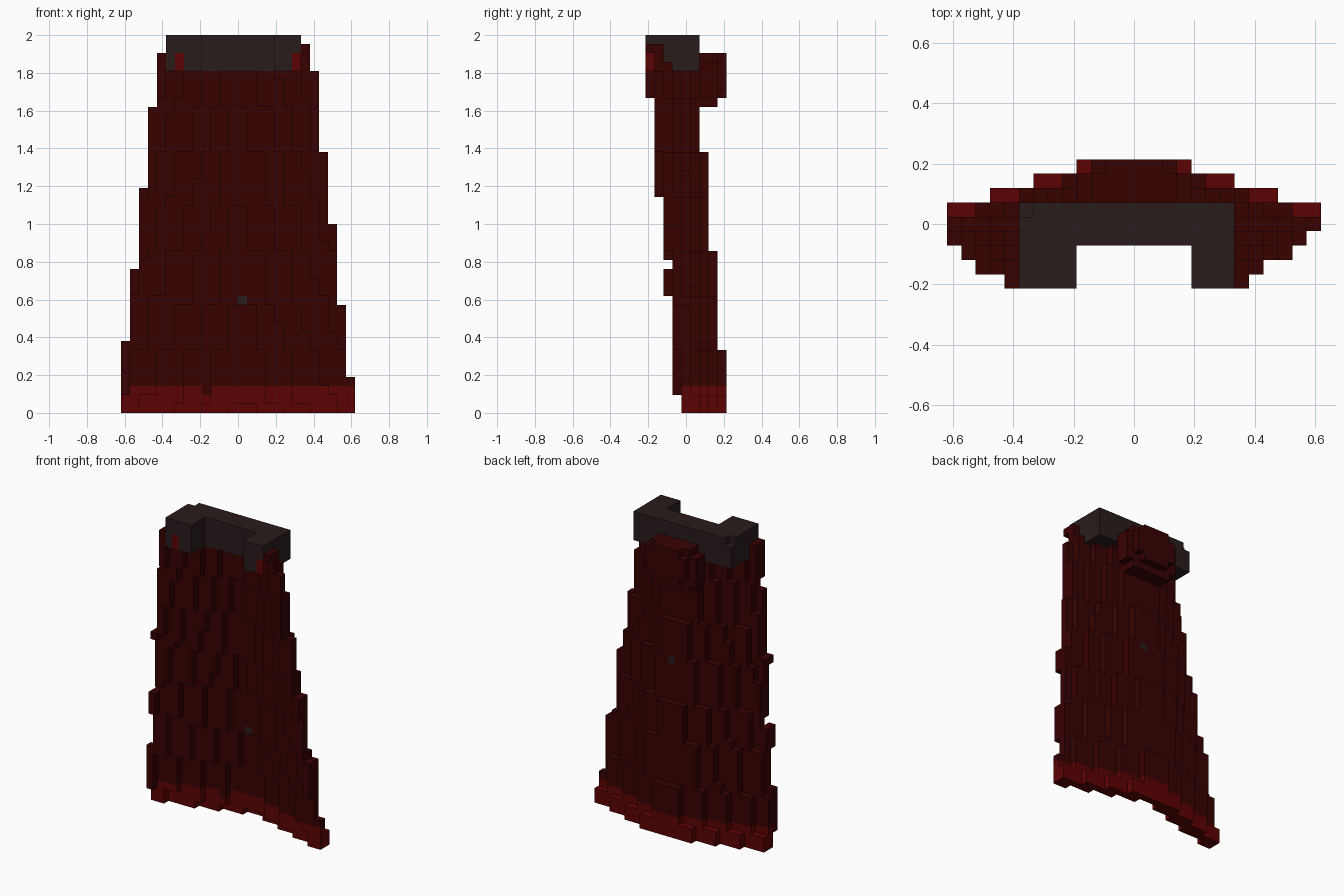
import bpy
import bmesh
from math import floor
from mathutils import Vector

V = 2 / 42  # edge of one cube cell

cube = bpy.data.objects.get("Cube")
if cube:
    bpy.data.objects.remove(cube, do_unlink=True)


def material(name, rgb):
    m = bpy.data.materials.new(name)
    m.use_nodes = True
    m.diffuse_color = (*rgb, 1)
    m.node_tree.nodes["Principled BSDF"].inputs["Base Color"].default_value = (*rgb, 1)
    return m


MATS = [material("dark red cloth", (0.04, 0.0004, 0.0004)),
        material("bright red hem", (0.107, 0.0006, 0.001)),
        material("charcoal collar", (0.0225, 0.0118, 0.0115))]
CLOTH, HEM, CHARCOAL = range(3)


def block(i0, i1, j0, j1, k0, k1):
    """All cells of a box, both ends included."""
    return {(i, j, k) for i in range(i0, i1 + 1)
            for j in range(j0, j1 + 1) for k in range(k0, k1 + 1)}


# Collar: a back bar with two arms reaching forward
collar_cells = block(-8, 6, 3, 5, 38, 41) | block(-8, -5, 0, 2, 38, 41) | block(4, 6, 0, 2, 38, 41)
collar_cells.discard((-8, 5, 41))
collar = {c: CHARCOAL for c in collar_cells}
for i in (-7, 6):
    for k in (38, 39):
        collar[(i, 0, k)] = HEM

# Hood: rounded bundle behind the neck
hood_cells = block(-4, 3, 6, 7, 34, 39) | block(-3, 2, 8, 8, 35, 39)
for i in (-4, 3):
    hood_cells -= block(i, i, 6, 7, 34, 34) | block(i, i, 6, 7, 39, 39)
for i in (-3, 2):
    hood_cells -= {(i, 8, 35), (i, 8, 39)}
hood = {c: CLOTH for c in hood_cells}

# Cape: thin curved sheet that narrows and leans forward with height.
# Its bend falls in half-cell terraces on the back and the front.
cape = {}
for k in range(41):
    half = 13.12 - k / 8.55
    widen = 13.14 / half
    for i in range(-13, 13):
        c = i + 0.5
        top = 38 if -9 < i < 7 else 40 if i < 0 else 41
        if abs(c + 0.25) > half or k >= top:
            continue
        outer = abs(c) * widen
        inner = abs(c - 0.3) * widen
        back_bend = max(0, floor((outer - 1) / 1.5)) / 2
        front_bend = max(0, 1 + floor((inner - 1.392) / 1.604)) / 2
        back = max(0, floor(8.62 - k / 11 - back_bend))
        front = max(0, min(back, floor(8.08 - k / 11 - 0.995 * front_bend)))
        for j in range(front, back + 1):
            cape[(i, j, k)] = HEM if k < 3 else CLOTH
        # Single dark cells on the hem and the two small studs
        if k == 2 and i in (-13, -4):
            cape[(i, front, k)] = CLOTH
        if i == 0 and k == 12:
            cape[(i, front, k)] = CHARCOAL
        if i == 0 and k == 23:
            cape[(i, back, k)] = CHARCOAL
for cell in collar_cells | hood_cells:
    cape.pop(cell, None)

solid = set(cape) | set(collar) | set(hood)


def build(name, cells):
    """Make the outer skin of a set of cells, merging flat areas."""
    bm = bmesh.new()
    verts = {}

    def vert(p):
        if p not in verts:
            verts[p] = bm.verts.new(Vector((p[0], p[1] - 4.5, p[2])) * V)
        return verts[p]

    for cell, mat in cells.items():
        for a in range(3):
            b, c = (a + 1) % 3, (a + 2) % 3
            for side in (0, 1):
                near = list(cell)
                near[a] += 2 * side - 1
                if tuple(near) in solid:
                    continue
                ring = []
                for db, dc in ((0, 0), (1, 0), (1, 1), (0, 1)):
                    p = list(cell)
                    p[a] += side
                    p[b] += db
                    p[c] += dc
                    ring.append(vert(tuple(p)))
                face = bm.faces.new(ring if side else ring[::-1])
                face.material_index = mat
    bmesh.ops.dissolve_limit(bm, angle_limit=0.01, verts=bm.verts[:],
                             edges=bm.edges[:], delimit={'MATERIAL'})
    mesh = bpy.data.meshes.new(name)
    for m in MATS:
        mesh.materials.append(m)
    bm.to_mesh(mesh)
    bm.free()
    obj = bpy.data.objects.new(name, mesh)
    bpy.context.collection.objects.link(obj)


build("cape", cape)
build("collar", collar)
build("hood", hood)
